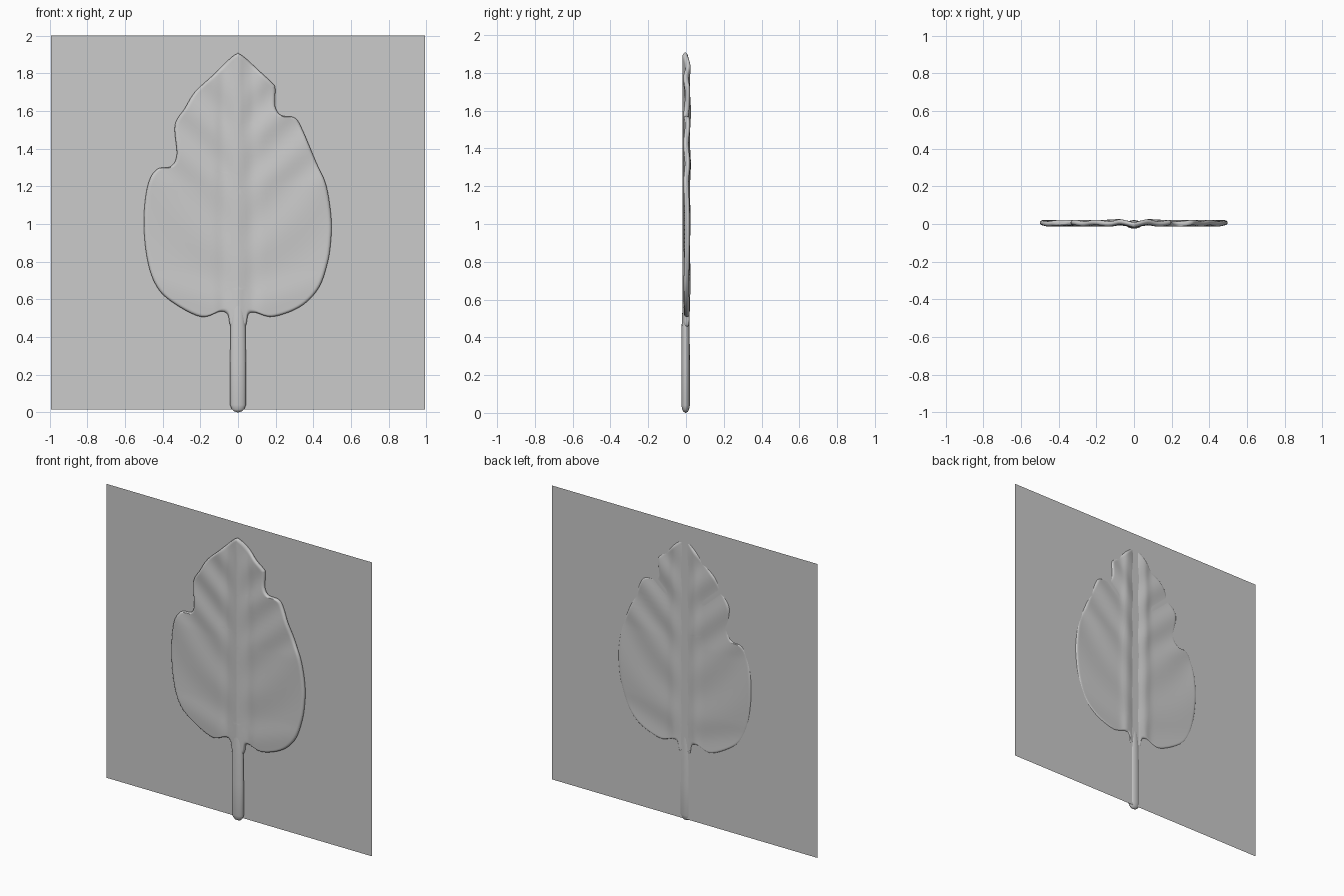
import bpy, bmesh, math
from mathutils import Vector

if "Cube" in bpy.data.objects:
    bpy.data.objects.remove(bpy.data.objects["Cube"])

# Leaf outline, tip to stalk, for each side (x, z)
RIGHT = [(0, 1.907), (.04, 1.88), (.11, 1.815), (.185, 1.745), (.198, 1.715), (.197, 1.625),
         (.229, 1.577), (.298, 1.565), (.335, 1.515), (.415, 1.327), (.468, 1.205),
         (.495, 1.03), (.492, .9), (.473, .785), (.426, .657), (.33, .561), (.186, .508),
         (.09, .53), (.055, .52), (.04, .46), (0, .45)]
LEFT = [(0, 1.907), (-.04, 1.88), (-.138, 1.785), (-.229, 1.70), (-.282, 1.614), (-.335, 1.524),
        (-.325, 1.37), (-.356, 1.306), (-.431, 1.29), (-.479, 1.205), (-.5, 1.024),
        (-.484, .827), (-.44, .684), (-.36, .593), (-.2, .508), (-.096, .535),
        (-.055, .52), (-.04, .46), (0, .45)]


def spline(pts, n=6):
    p = [Vector(q) for q in pts]
    p = [p[0]] + p + [p[-1]]
    out = []
    for i in range(1, len(p) - 2):
        a, b, c, d = p[i - 1:i + 3]
        for k in range(n):
            t = k / n
            out.append(.5 * (2 * b + (c - a) * t + (2 * a - 5 * b + 4 * c - d) * t ** 2
                             + (3 * b - a - 3 * c + d) * t ** 3))
    return out + [p[-1]]


def new_object(name, bm, smooth=True):
    bmesh.ops.recalc_face_normals(bm, faces=bm.faces)
    for f in bm.faces:
        f.smooth = smooth
    me = bpy.data.meshes.new(name)
    bm.to_mesh(me)
    bm.free()
    ob = bpy.data.objects.new(name, me)
    bpy.context.collection.objects.link(ob)
    return ob


# Wavy relief of the blade: side veins plus raised midrib
def relief(x, z):
    ax = abs(x)
    slope = min(.9, .35 + 1.2 * max(z - .75, 0))
    wave = math.cos(2 * math.pi * (z - slope * ax - .12) / .28)
    fade = min(1, ax / .12) * (.6 + .4 * min(1, max(0, z - 1) * 2))
    rib = -.008 * math.exp(-(x / .03) ** 2) + .005 * math.exp(-((ax - .08) / .03) ** 2)
    return .004 + .0045 * wave * fade + rib


# Leaf blade: rings from the midrib out to a rounded edge
def leaf_blade():
    loop = spline(RIGHT) + spline(LEFT)[::-1][1:-1]
    steps = [i / 22 for i in range(21)] + [.935, .955, .97, .98, .99, .996, 1]
    bm = bmesh.new()
    for side in (-1, 1):
        rows = []
        for p in loop:
            s = Vector((0, max(.66, .66 + (p.y - .66) * .95)))
            row = []
            for t in steps:
                q = s.lerp(p, t)
                d = min((1 - t) * (p - s).length / .018, 1)
                h = .014 * math.sqrt(1 - (1 - d) ** 2)
                row.append(bm.verts.new((q.x, relief(q.x, q.y) + side * h, q.y)))
            rows.append(row)
        for i, a in enumerate(rows):
            b = rows[(i + 1) % len(rows)]
            for k in range(len(steps) - 1):
                bm.faces.new((a[k], a[k + 1], b[k + 1], b[k]))
    bmesh.ops.remove_doubles(bm, verts=bm.verts, dist=1e-5)
    return new_object("leaf_blade", bm)


# Stalk: oval tube with a rounded foot, tapering into the midrib
def stalk():
    prof = [(0, .05), (.006, .5), (.018, .8), (.04, 1), (.25, 1), (.45, .95),
            (.55, .75), (.68, .45), (.8, .05)]
    bm = bmesh.new()
    n = 24
    rings = []
    for z, r in prof:
        rings.append([bm.verts.new((.042 * r * math.cos(2 * math.pi * i / n),
                                    -.002 + .0225 * r * math.sin(2 * math.pi * i / n), z))
                      for i in range(n)])
    for a, b in zip(rings, rings[1:]):
        for i in range(n):
            j = (i + 1) % n
            bm.faces.new((a[i], a[j], b[j], b[i]))
    bm.faces.new(rings[0])
    bm.faces.new(rings[-1])
    return new_object("stalk", bm)


# Flat backing sheet
def backing():
    bm = bmesh.new()
    bm.faces.new([bm.verts.new((x, .014, z)) for x, z in
                  ((-.993, .015), (.993, .015), (.993, 2), (-.993, 2))])
    return new_object("backing_sheet", bm, False)


leaf_blade()
stalk()
backing()
